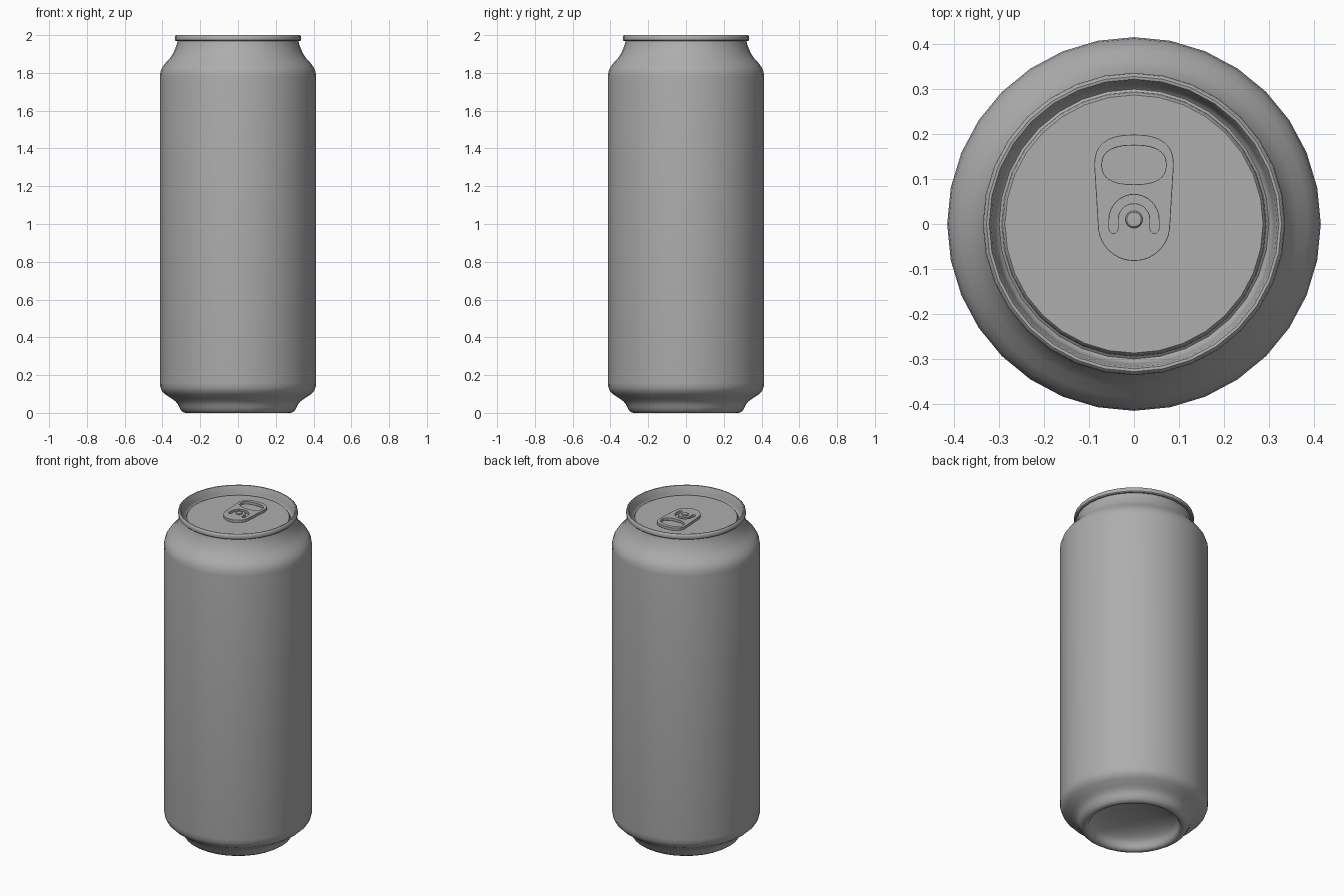
import bpy, bmesh, math
from math import sin, cos, pi

if "Cube" in bpy.data.objects:
    bpy.data.objects.remove(bpy.data.objects["Cube"])

SIDES = 32
PANEL_Z = 1.955

metal = bpy.data.materials.new("brushed grey metal")
metal.diffuse_color = (0.42, 0.42, 0.42, 1)
metal.use_nodes = True
metal.node_tree.nodes["Principled BSDF"].inputs["Base Color"].default_value = metal.diffuse_color


def finish(name, bm, angle=40):
    bmesh.ops.recalc_face_normals(bm, faces=bm.faces[:])
    mesh = bpy.data.meshes.new(name)
    bm.to_mesh(mesh)
    bm.free()
    mesh.materials.append(metal)
    ob = bpy.data.objects.new(name, mesh)
    bpy.context.collection.objects.link(ob)
    bpy.ops.object.select_all(action='DESELECT')
    bpy.context.view_layer.objects.active = ob
    ob.select_set(True)
    bpy.ops.object.shade_smooth_by_angle(angle=math.radians(angle))
    return ob


def lathe(name, profile, sides=SIDES, centre=(0, 0), angle=40):
    """Revolve (radius, z) points around a vertical axis."""
    bm = bmesh.new()
    rings = []
    for r, z in profile:
        n = 1 if r == 0 else sides
        rings.append([bm.verts.new((centre[0] + r * cos(2 * pi * i / sides),
                                    centre[1] + r * sin(2 * pi * i / sides), z))
                      for i in range(n)])
    for a, b in zip(rings, rings[1:]):
        for i in range(sides):
            j = (i + 1) % sides
            quad = [a[i % len(a)], a[j % len(a)], b[j % len(b)], b[i % len(b)]]
            bm.faces.new(list(dict.fromkeys(quad)))
    return finish(name, bm, angle)


def oval(cy, a, b, power, start, end, n):
    """Points on a rounded-box curve centred on (0, cy)."""
    pts = []
    for i in range(n):
        t = start + (end - start) * i / (n - 1)
        c, s = cos(t), sin(t)
        pts.append((math.copysign(abs(c) ** (2 / power) * a, c),
                    cy + math.copysign(abs(s) ** (2 / power) * b, s)))
    return pts


def arc(cx, cy, r, start, end, n):
    return [(cx + r * cos(start + (end - start) * i / (n - 1)),
             cy + r * sin(start + (end - start) * i / (n - 1))) for i in range(n)]


# Can body: domed underside, foot ring, straight wall and neck
dome = [(0.25 * sin(k * pi / 16), 0.02 + 0.085 * cos(k * pi / 16)) for k in range(9)]
dome[0] = (0, 0.105)
lathe("can_body", dome + [
    (0.258, 0.006), (0.27, 0.0), (0.285, 0.001), (0.300, 0.011), (0.311, 0.03),
    (0.318, 0.045), (0.330, 0.060), (0.350, 0.075), (0.385, 0.098), (0.402, 0.115),
    (0.411, 0.135), (0.414, 0.16), (0.414, 1.78), (0.411, 1.805), (0.402, 1.828),
    (0.386, 1.85), (0.362, 1.876), (0.344, 1.903), (0.332, 1.93), (0.324, 1.952),
    (0.320, 1.972)])

# Lid: rolled rim, sloped inner wall, groove and flat panel
lathe("can_lid", [
    (0.318, 1.968), (0.329, 1.968), (0.334, 1.973), (0.335, 1.985), (0.333, 1.995),
    (0.327, 2.0), (0.321, 1.999), (0.317, 1.992), (0.311, 1.955), (0.306, 1.938),
    (0.299, 1.932), (0.293, 1.937), (0.291, 1.949), (0.286, PANEL_Z), (0, PANEL_Z)])

# Pull tab: outline with finger hole and horseshoe slot, extruded
outline = oval(0.13, 0.088, 0.068, 2.5, 0, pi, 25) + arc(0, -0.002, 0.08, pi, 2 * pi, 21)
hole = oval(0.131, 0.071, 0.043, 2.5, 0, 2 * pi, 33)[:-1]
slot = (arc(0, 0.01, 0.055, 0, pi, 17)
        + arc(-0.0455, -0.011, 0.0095, pi, 2 * pi, 7)
        + arc(0, 0.01, 0.036, pi, 0, 13)
        + arc(0.0455, -0.011, 0.0095, pi, 2 * pi, 7))
bm = bmesh.new()
for loop in (outline, hole, slot):
    vs = [bm.verts.new((x, y, PANEL_Z + 0.001)) for x, y in loop]
    for i, v in enumerate(vs):
        bm.edges.new((v, vs[(i + 1) % len(vs)]))
bmesh.ops.triangle_fill(bm, use_beauty=True, use_dissolve=False,
                        edges=bm.edges[:], normal=(0, 0, 1))
ext = bmesh.ops.extrude_face_region(bm, geom=bm.faces[:], use_keep_orig=True)
bmesh.ops.translate(bm, vec=(0, 0, 0.016),
                    verts=[g for g in ext["geom"] if isinstance(g, bmesh.types.BMVert)])
tab = finish("pull_tab", bm)
bevel = tab.modifiers.new("soft edge", 'BEVEL')
bevel.width = 0.003
bevel.segments = 2
bevel.limit_method = 'ANGLE'
bevel.angle_limit = math.radians(50)

# Rivet holding the tab
lathe("tab_rivet", [(0.019, PANEL_Z), (0.019, 1.976), (0.016, 1.979), (0, 1.98)],
      sides=24, centre=(0, 0.01))
